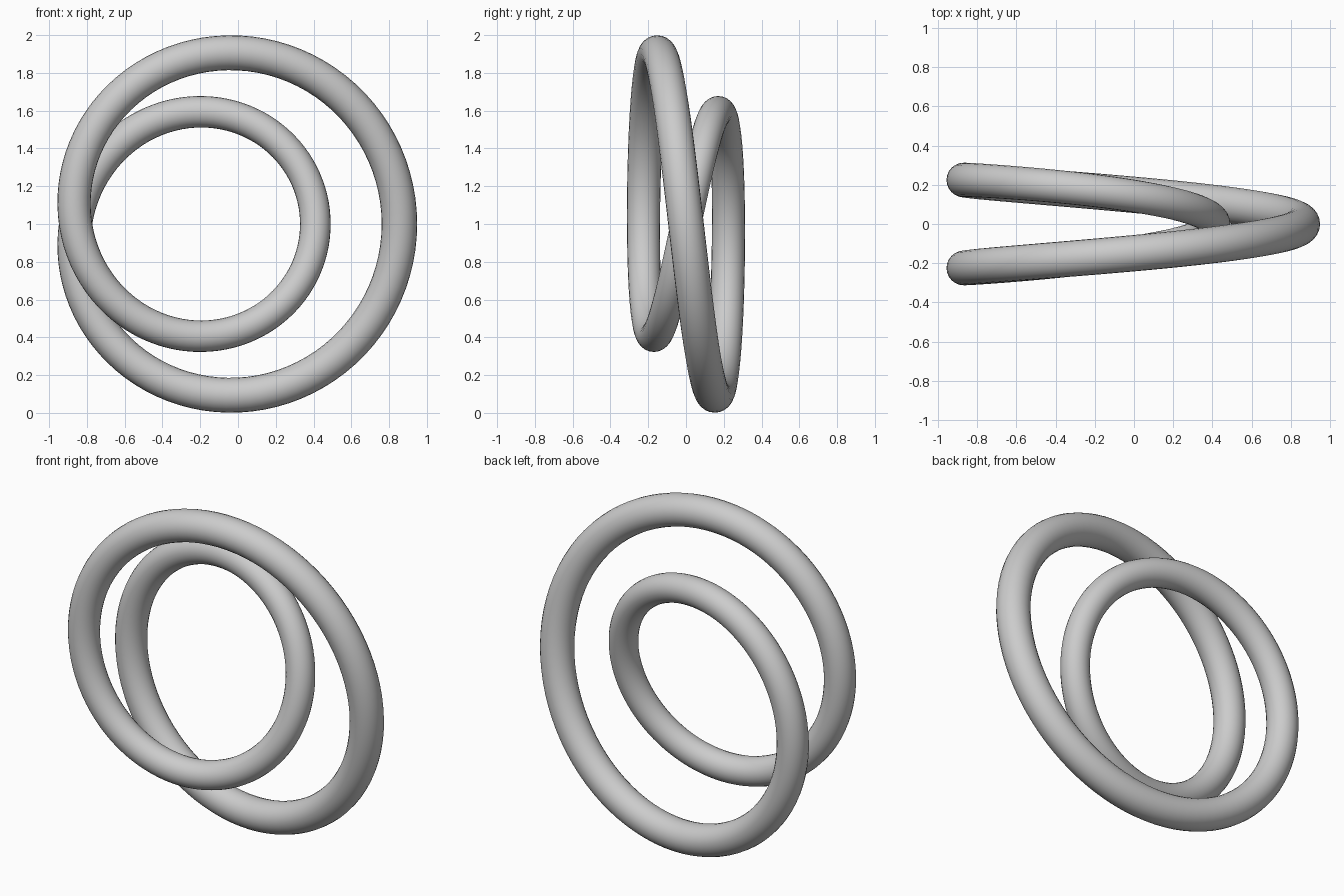
import bpy, bmesh
from math import sin, cos, pi
from mathutils import Vector

if "Cube" in bpy.data.objects:
    bpy.data.objects.remove(bpy.data.objects["Cube"])

SEGMENTS, SIDES = 192, 24
RADIUS, SWING, CENTRE_X = 0.746, 0.2225, -0.114


def path(a):
    """Double loop following the edge of a one-twist band (a runs 0..4 pi)."""
    r = RADIUS + SWING * cos(a / 2)
    return Vector((CENTRE_X + r * cos(a), -0.225 * sin(a / 2), 1 + r * sin(a)))


# Sweep a round section, slightly thinner on the inner loop
bm = bmesh.new()
rings = []
for i in range(SEGMENTS):
    a = 4 * pi * i / SEGMENTS
    tangent = (path(a + 0.001) - path(a - 0.001)).normalized()
    side = Vector((cos(a), 0, sin(a)))
    side = (side - tangent * side.dot(tangent)).normalized()
    up = tangent.cross(side)
    thick = 0.0875 + 0.0065 * cos(a / 2)
    ring = []
    for j in range(SIDES):
        b = 2 * pi * j / SIDES
        ring.append(bm.verts.new(path(a) + thick * (side * cos(b) + up * sin(b))))
    rings.append(ring)

for i in range(SEGMENTS):
    r0, r1 = rings[i], rings[(i + 1) % SEGMENTS]
    for j in range(SIDES):
        k = (j + 1) % SIDES
        bm.faces.new((r0[j], r0[k], r1[k], r1[j])).smooth = True
bmesh.ops.recalc_face_normals(bm, faces=bm.faces)

mesh = bpy.data.meshes.new("double_loop_ring")
bm.to_mesh(mesh)
bm.free()
bpy.context.collection.objects.link(bpy.data.objects.new("double_loop_ring", mesh))
